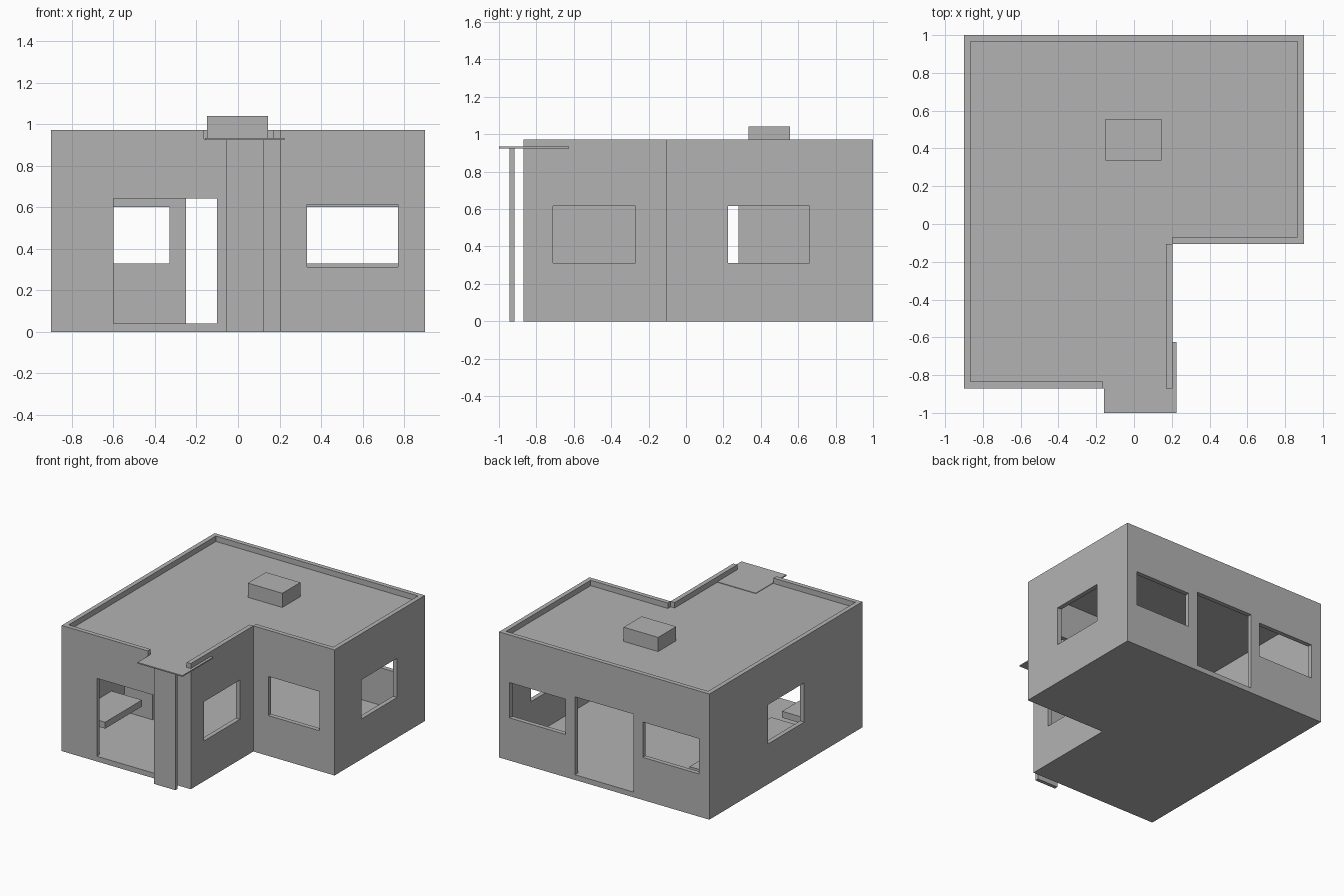
import bpy
import bmesh

if "Cube" in bpy.data.objects:
    bpy.data.objects.remove(bpy.data.objects["Cube"], do_unlink=True)

# One plain colour for the whole house
GREY = (0.45, 0.45, 0.45, 1.0)
grey = bpy.data.materials.new("plain grey")
grey.use_nodes = True
grey.diffuse_color = GREY
grey.node_tree.nodes["Principled BSDF"].inputs["Base Color"].default_value = GREY

T = 0.035                                   # wall thickness
LEFT, RIGHT, INNER = -0.9, 0.9, 0.205       # wall lines along x
FRONT, STEP, BACK = -0.87, -0.105, 1.0      # wall lines along y
FLOOR, CEILING, ROOF, TOP = 0.04, 0.90, 0.93, 0.972


def prism(name, outline, z0, z1):
    """Extrude a flat outline from z0 to z1."""
    bm = bmesh.new()
    base = bm.faces.new([bm.verts.new((x, y, z0)) for x, y in outline])
    ext = bmesh.ops.extrude_face_region(bm, geom=[base], use_keep_orig=True)
    verts = [g for g in ext["geom"] if isinstance(g, bmesh.types.BMVert)]
    bmesh.ops.translate(bm, verts=verts, vec=(0, 0, z1 - z0))
    bmesh.ops.recalc_face_normals(bm, faces=bm.faces)
    mesh = bpy.data.meshes.new(name)
    bm.to_mesh(mesh)
    bm.free()
    mesh.materials.append(grey)
    obj = bpy.data.objects.new(name, mesh)
    bpy.context.collection.objects.link(obj)
    return obj


def box(name, x, y, z):
    return prism(name, [(x[0], y[0]), (x[1], y[0]), (x[1], y[1]), (x[0], y[1])], *z)


def l_shape(inset):
    """House footprint, moved inward by the inset."""
    i = inset
    return [(LEFT + i, FRONT + i), (INNER - i, FRONT + i), (INNER - i, STEP + i),
            (RIGHT - i, STEP + i), (RIGHT - i, BACK - i), (LEFT + i, BACK - i)]


def across(line):
    """Range that passes fully through a wall near the given line."""
    return (line - 0.06, line + 0.06)


# Hollow house body with window and door openings
house = prism("house_walls", l_shape(0), 0, ROOF)
window, back_window, door = (0.312, 0.615), (0.33, 0.603), (FLOOR, 0.643)
cutters = [
    prism("room_cutter", l_shape(T), FLOOR, CEILING),
    box("front_door_cutter", (-0.6, -0.1), across(FRONT), door),
    box("back_door_cutter", (-0.25, 0.25), across(BACK), door),
    box("back_window_cutter_a", (0.33, 0.81), across(BACK), back_window),
    box("back_window_cutter_b", (-0.81, -0.33), across(BACK), back_window),
    box("wing_window_cutter", (0.333, 0.77), across(STEP), window),
    box("porch_window_cutter", across(INNER), (-0.71, -0.27), window),
    box("left_window_cutter", across(RIGHT), (0.225, 0.66), window),
    box("right_window_cutter", across(LEFT), (-0.16, 0.28), window),
]
for cutter in cutters:
    cutter.hide_render = True
    mod = house.modifiers.new(cutter.name, "BOOLEAN")
    mod.operation = "DIFFERENCE"
    mod.solver = "EXACT"
    mod.object = cutter

# Bake the openings and discard the cutters
bpy.context.view_layer.update()
depsgraph = bpy.context.evaluated_depsgraph_get()
cut_mesh = bpy.data.meshes.new_from_object(house.evaluated_get(depsgraph))
house.modifiers.clear()
house.data = cut_mesh
for cutter in cutters:
    bpy.data.objects.remove(cutter, do_unlink=True)

# Parapets around the roof, open above the entrance
rim = (ROOF, TOP)
box("parapet_back", (LEFT, RIGHT), (BACK - T, BACK), rim)
box("parapet_right", (LEFT, LEFT + T), (FRONT, BACK - T), rim)
box("parapet_front", (LEFT + T, -0.163), (FRONT, FRONT + T), rim)
box("parapet_left", (RIGHT - T, RIGHT), (STEP, BACK - T), rim)
box("parapet_wing", (INNER, RIGHT - T), (STEP, STEP + T), rim)
box("parapet_porch", (INNER - T, INNER), (FRONT, STEP), rim)

# Roof box, entrance canopy and its post
box("roof_box", (-0.15, 0.145), (0.335, 0.555), (ROOF, 1.04))
box("entrance_canopy", (-0.16, 0.225), (-1.0, -0.625), (0.925, 0.934))
box("canopy_post", (-0.057, 0.125), (-0.945, -0.917), (0, 0.925))

# Furniture along the right wall
box("long_counter", (LEFT + T, -0.625), (-0.15, 0.85), (FLOOR, 0.28))
box("wall_table", (LEFT + T, -0.605), (-0.76, -0.31), (0.21, 0.26))
